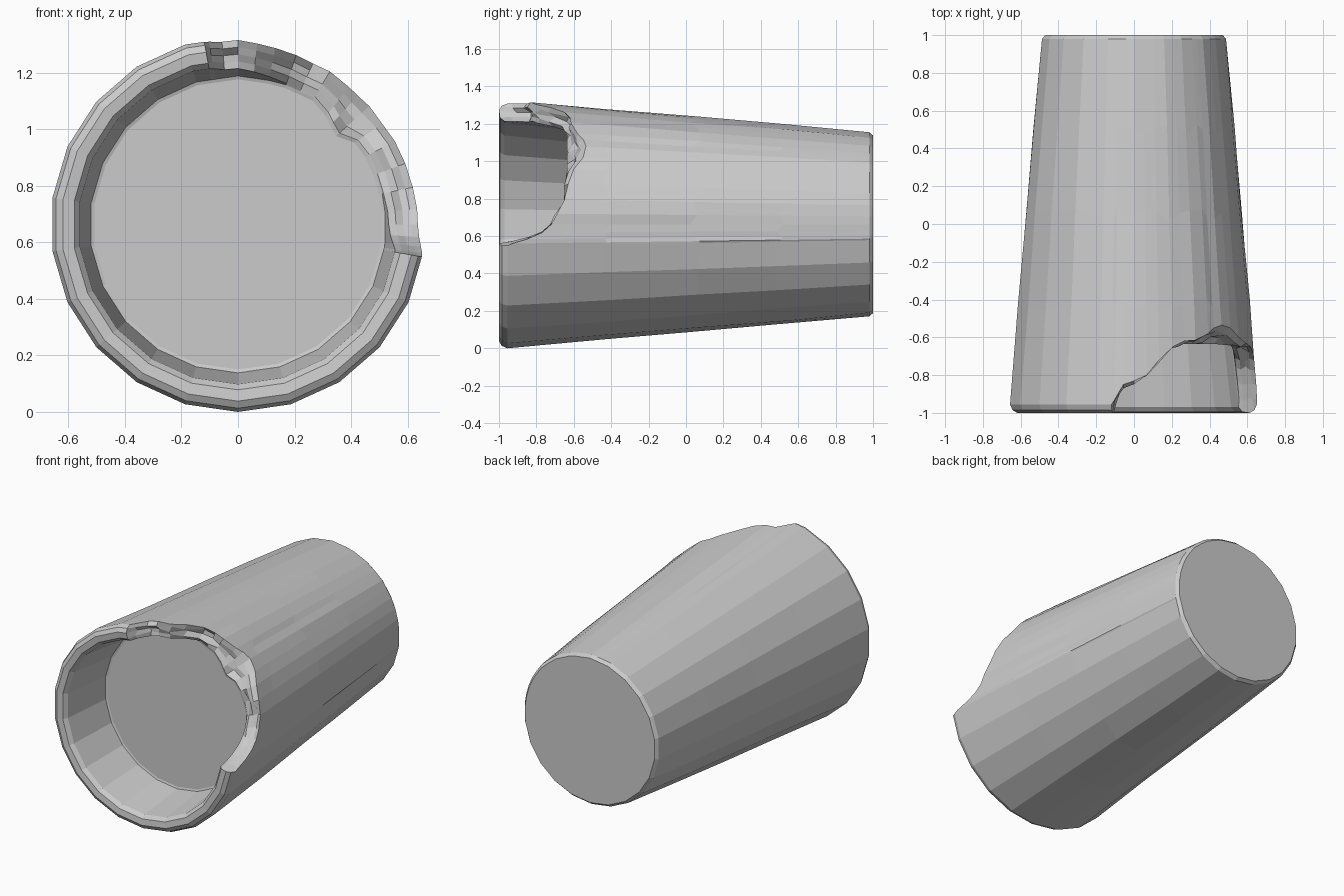
import bpy, bmesh, math, random

if "Cube" in bpy.data.objects:
    bpy.data.objects.remove(bpy.data.objects["Cube"])

random.seed(4)
SIDES = 22
STEP = 360 / SIDES
CZ = 0.663
FLOOR_Y = -0.63

# Broken edge: angle around the axis (degrees) and depth of the outer edge
BREAK = [(-9, -0.93), (-7, -0.85), (-4, -0.77), (0, -0.72), (5, -0.69), (12, -0.65),
         (20, -0.63), (28, -0.60), (35, -0.55), (42, -0.535), (47, -0.55), (51, -0.58),
         (59, -0.615), (65, -0.62), (71, -0.65), (78, -0.72), (84, -0.80), (90, -0.83),
         (95, -0.85), (99, -0.93)]
NOTCH = {35: 0.52, 42: 0.48, 47: 0.495, 51: 0.51}
# Intact lip profile: radius, y
LIP = [(0.663, -0.955), (0.65, -0.985), (0.625, -1.0), (0.585, -0.995), (0.565, -0.97)]


def facet(a):
    """Keep extra columns on the flat sides of the polygon."""
    t = (a + 90) % STEP - STEP / 2
    return math.cos(math.pi / SIDES) / math.cos(math.radians(t))


def outer_r(y):
    return 0.663 - (y + 0.955) * 0.0866


def inner_r(y):
    return 0.525 + (FLOOR_Y - y) * 0.118


def edge_profile(a, depth):
    """Lip points for one column, intact or broken."""
    if depth is None:
        return LIP
    y_in = min(depth + 0.01, FLOOR_Y - 0.005)
    r_out = outer_r(depth)
    r_in = NOTCH.get(a, inner_r(y_in)) + 0.004
    pts = []
    for i in range(5):
        t = i / 4
        wob = random.uniform(-0.022, 0.022) if 0 < i < 4 else 0
        pts.append((r_out + (r_in - r_out) * t, depth + (y_in - depth) * t + wob))
    return pts


# Columns: regular sides plus denser ones along the break
columns = [(a, y) for a, y in BREAK]
columns += [(-90 + i * STEP, None) for i in range(SIDES)
            if not -10 < -90 + i * STEP < 100.5]
columns += [(-10, None), (100.5, None)]
columns.sort()

bm = bmesh.new()
rows = []
for a, depth in columns:
    prof = [(0.475, 1.0), (0.492, 0.98)]
    prof += [(outer_r(y) + random.uniform(-0.003, 0.003), y + random.uniform(-0.03, 0.03))
             for y in (0.5, 0.05, -0.42)]
    prof += edge_profile(a, depth)
    floor_r = NOTCH.get(a, 0.525)
    prof += [(floor_r, FLOOR_Y - 0.004), (floor_r - 0.012, FLOOR_Y)]
    c, s, k = math.cos(math.radians(a)), math.sin(math.radians(a)), facet(a)
    rows.append([bm.verts.new((r * k * c, y, CZ + r * k * s)) for r, y in prof])

# Outer wall, lip, inner wall
for i, row in enumerate(rows):
    nxt = rows[(i + 1) % len(rows)]
    for j in range(len(row) - 1):
        bm.faces.new((row[j], row[j + 1], nxt[j + 1], nxt[j]))

# Base and recessed inner floor
for index, y in ((0, 1.0), (-1, FLOOR_Y)):
    centre = bm.verts.new((0, y, CZ))
    for i, row in enumerate(rows):
        bm.faces.new((centre, row[index], rows[(i + 1) % len(rows)][index]))

bmesh.ops.recalc_face_normals(bm, faces=bm.faces)
mesh = bpy.data.meshes.new("broken_cup")
bm.to_mesh(mesh)
bm.free()
cup = bpy.data.objects.new("broken_cup", mesh)
bpy.context.collection.objects.link(cup)
